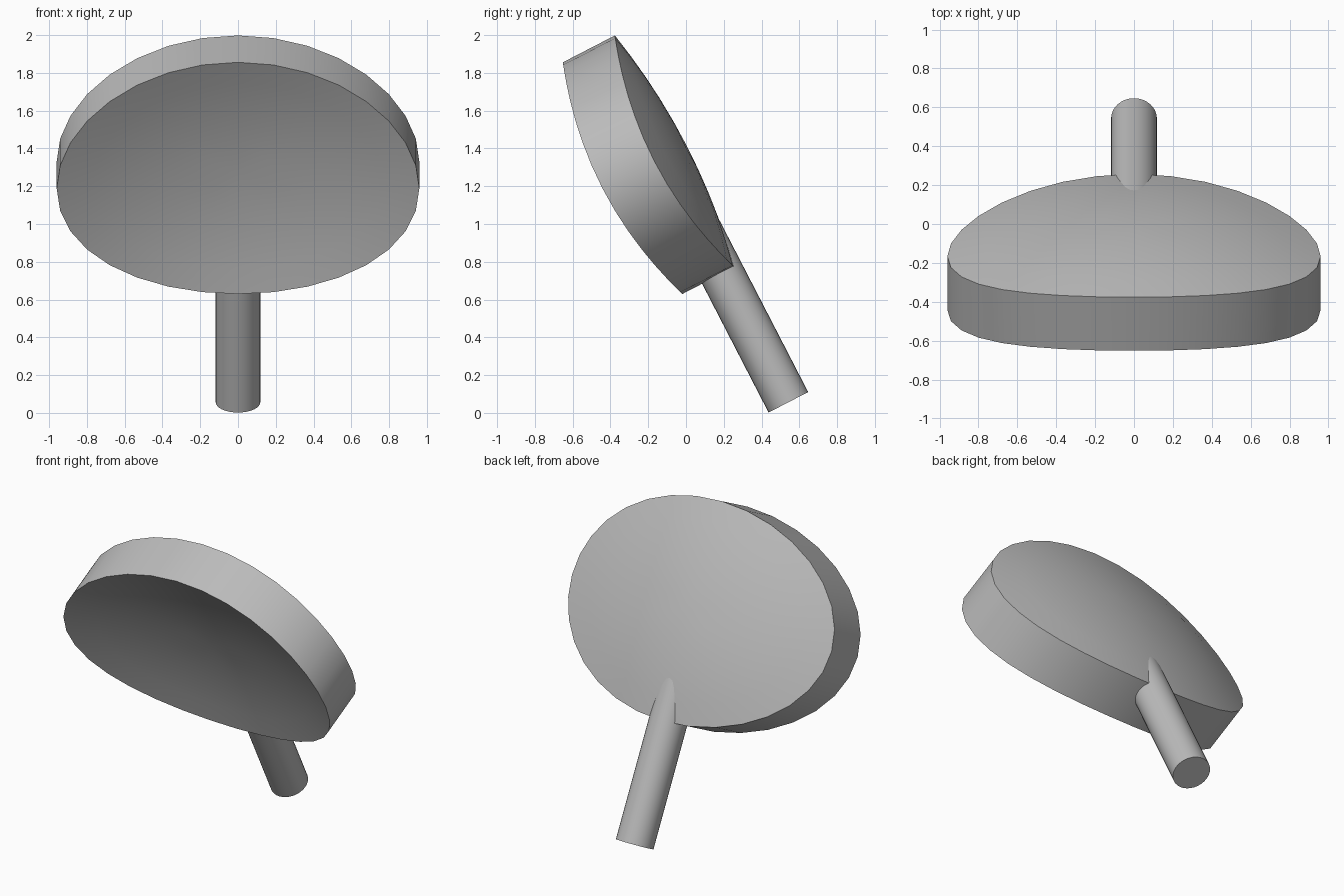
import bpy
import bmesh
import math
from mathutils import Matrix, Vector

if "Cube" in bpy.data.objects:
    bpy.data.objects.remove(bpy.data.objects["Cube"], do_unlink=True)

TILT = math.radians(90 + 27.3)      # whole model leans forward
HALF_W, HALF_H = 0.96, 0.69         # oval head radii
THICK = 0.31
BULGE_X, BULGE_Y = 0.206, 0.147     # dish curvature across and along

grey = bpy.data.materials.new("plain grey")
grey.use_nodes = True
colour = (0.5, 0.5, 0.5, 1)
grey.diffuse_color = colour
grey.node_tree.nodes["Principled BSDF"].inputs["Base Color"].default_value = colour


def finish(bm, name, origin):
    """Turn a bmesh into a tilted, smooth-shaded object."""
    bmesh.ops.recalc_face_normals(bm, faces=bm.faces)
    bm.transform(Matrix.Translation(origin) @ Matrix.Rotation(TILT, 4, "X"))
    mesh = bpy.data.meshes.new(name)
    bm.to_mesh(mesh)
    bm.free()
    mesh.materials.append(grey)
    obj = bpy.data.objects.new(name, mesh)
    bpy.context.collection.objects.link(obj)
    bpy.ops.object.select_all(action="DESELECT")
    obj.select_set(True)
    bpy.context.view_layer.objects.active = obj
    bpy.ops.object.shade_smooth_by_angle(angle=math.radians(35))
    return obj


# Dished oval head: spin a radius, curve the sheet, extrude its thickness
bm = bmesh.new()
rings = 5
line = [bm.verts.new((0, i / rings, 0)) for i in range(rings + 1)]
edges = [bm.edges.new(pair) for pair in zip(line, line[1:])]
bmesh.ops.spin(bm, geom=line + edges, cent=(0, 0, 0), axis=(0, 0, 1),
               angle=math.tau, steps=32)
bmesh.ops.remove_doubles(bm, verts=bm.verts, dist=0.001)
for v in bm.verts:
    x, y = v.co.x * HALF_W, v.co.y * HALF_H
    v.co = (x, y, BULGE_X * x * x + BULGE_Y * y * y - 0.07)
front = bmesh.ops.extrude_face_region(bm, geom=bm.faces[:], use_keep_orig=True)
bmesh.ops.translate(bm, vec=(0, 0, THICK),
                    verts=[g for g in front["geom"] if isinstance(g, bmesh.types.BMVert)])
finish(bm, "oval_head", Vector((0, -0.06, 1.385)))

# Round handle, running up into the head
bm = bmesh.new()
length = 1.15
bmesh.ops.create_cone(bm, cap_ends=True, segments=32, radius1=0.118,
                      radius2=0.118, depth=length,
                      matrix=Matrix.Translation((0, length / 2, 0))
                      @ Matrix.Rotation(math.pi / 2, 4, "X"))
finish(bm, "handle", Vector((0, 0.542, 0.056)))
